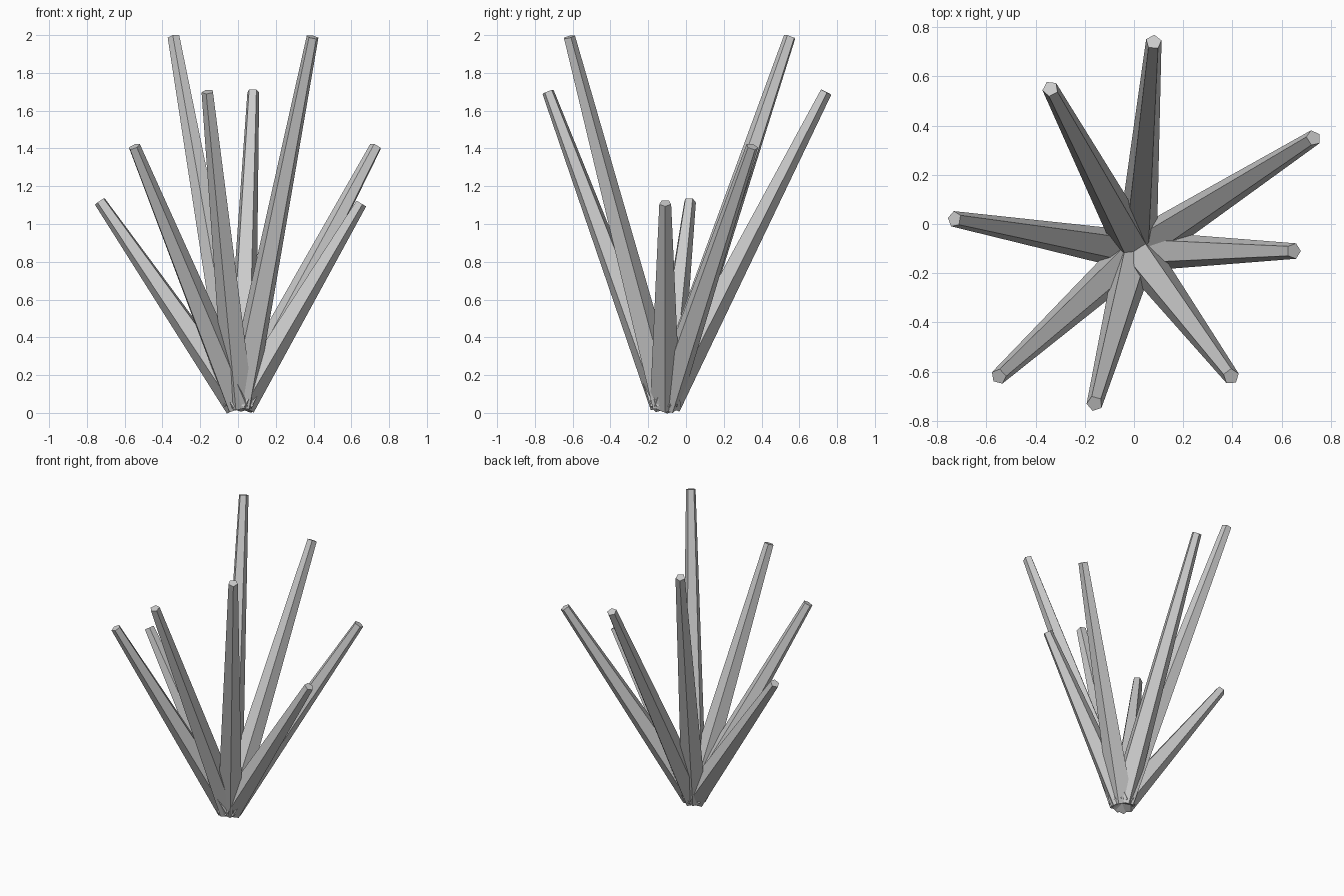
import bpy, bmesh, math
from mathutils import Vector, Matrix

if "Cube" in bpy.data.objects:
    bpy.data.objects.remove(bpy.data.objects["Cube"])

BASE = Vector((0.01, -0.11, 0.045))
BASE_R, TIP_R = 0.085, 0.033
# Tip centre of each shard
TIPS = [(0.08, 0.74, 1.70), (-0.34, 0.55, 1.99), (-0.73, 0.02, 1.12), (-0.55, -0.62, 1.41),
        (-0.16, -0.73, 1.70), (0.395, -0.62, 1.99), (0.65, -0.11, 1.11), (0.73, 0.35, 1.41)]


def shard(name, tip):
    """Five-sided tapered rod from the shared root to its tip, one edge facing outward."""
    axis = Vector(tip) - BASE
    az, tilt = math.atan2(axis.y, axis.x), math.acos(axis.z / axis.length)
    rot = Matrix.Rotation(az, 4, 'Z') @ Matrix.Rotation(tilt, 4, 'Y')
    bm = bmesh.new()
    rings = []
    for r, h in ((BASE_R, 0), (TIP_R, axis.length)):
        rings.append([bm.verts.new(BASE + rot @ Vector((r * math.cos(i * math.tau / 5),
                      r * math.sin(i * math.tau / 5), h))) for i in range(5)])
    low, top = rings
    bm.faces.new(low[::-1])
    bm.faces.new(top)
    for i in range(5):
        j = (i + 1) % 5
        bm.faces.new((low[i], low[j], top[j], top[i]))
    mesh = bpy.data.meshes.new(name)
    bm.to_mesh(mesh)
    bm.free()
    bpy.context.collection.objects.link(bpy.data.objects.new(name, mesh))


for n, tip in enumerate(TIPS):
    shard(f"shard_{n + 1}", tip)
